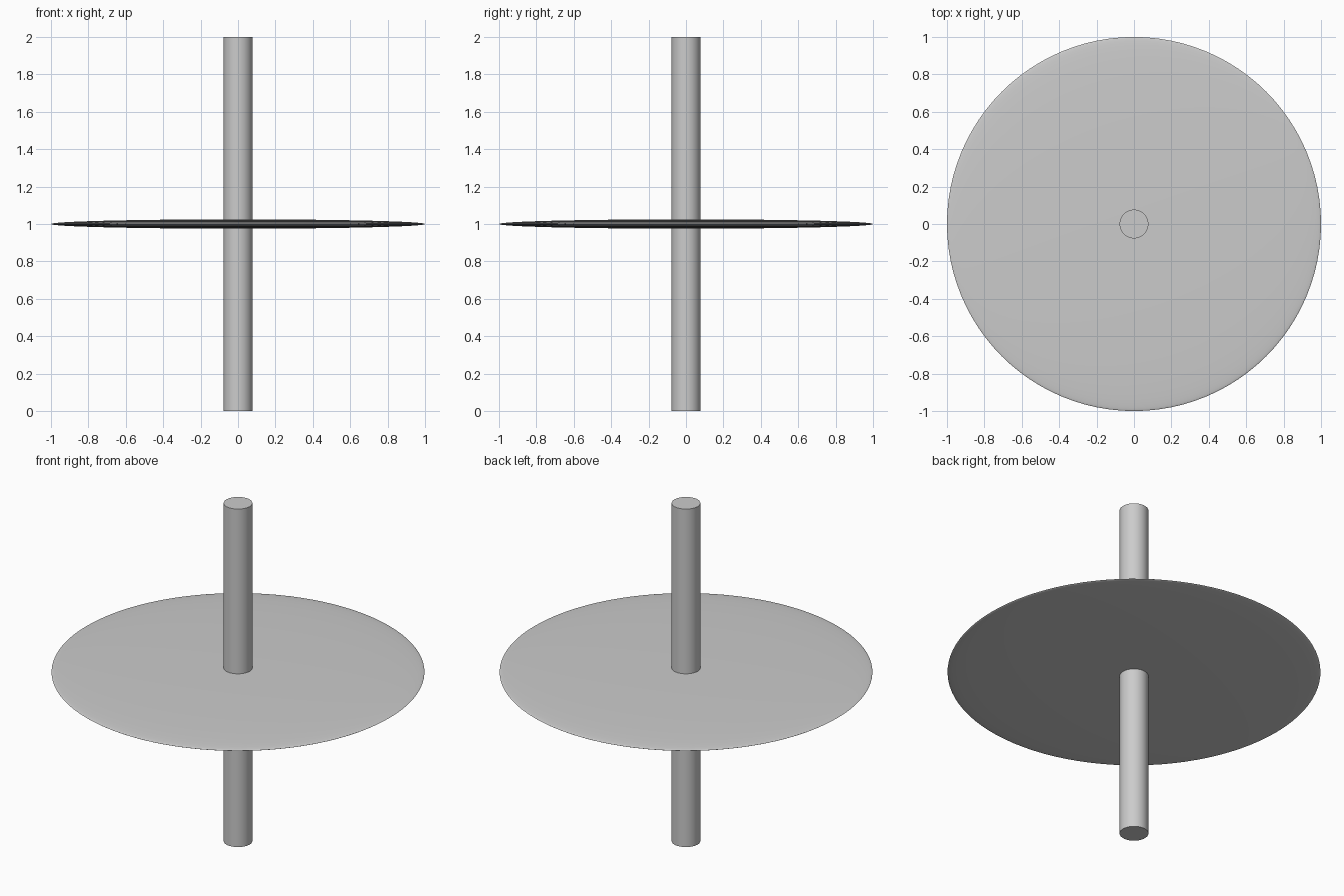
import bpy
import math

if "Cube" in bpy.data.objects:
    bpy.data.objects.remove(bpy.data.objects["Cube"])


def finish(name):
    obj = bpy.context.object
    obj.name = name
    bpy.ops.object.transform_apply(location=False, rotation=False, scale=True)
    bpy.ops.object.shade_smooth_by_angle(angle=math.radians(40))
    return obj


# Disc: a sphere flattened into a thin lens
bpy.ops.mesh.primitive_uv_sphere_add(segments=96, ring_count=48, radius=1, location=(0, 0, 1))
bpy.context.object.scale = (1, 1, 0.025)
finish("disc")

# Rod: a straight spindle through the disc centre
bpy.ops.mesh.primitive_cylinder_add(vertices=64, radius=0.077, depth=2, location=(0, 0, 1))
finish("spindle")
